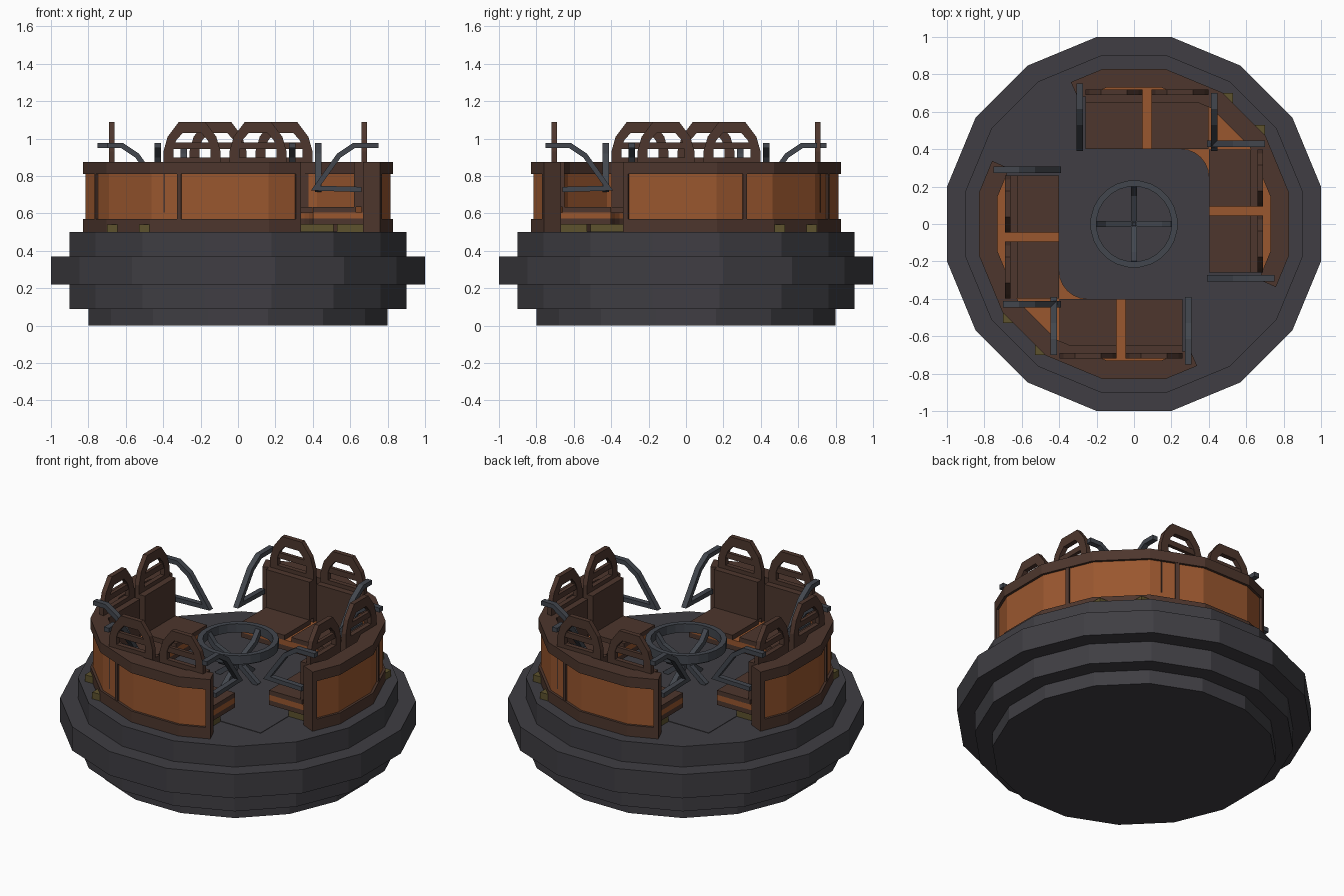
import bpy, bmesh
from math import sin, cos, radians, pi
from mathutils import Matrix, Vector

if "Cube" in bpy.data.objects:
    bpy.data.objects.remove(bpy.data.objects["Cube"], do_unlink=True)


def material(name, rgb):
    m = bpy.data.materials.new(name)
    m.use_nodes = True
    m.diffuse_color = (*rgb, 1)
    bsdf = m.node_tree.nodes["Principled BSDF"]
    bsdf.inputs["Base Color"].default_value = (*rgb, 1)
    bsdf.inputs["Roughness"].default_value = 0.8
    return m


SLATE = material("dark slate", (.050, .048, .056))
BROWN = material("dark brown wood", (.075, .037, .026))
ORANGE = material("orange wood", (.32, .095, .028))
STEEL = material("blue grey steel", (.055, .062, .076))
OLIVE = material("olive", (.11, .085, .026))

XY = Matrix.Identity(4)
# maps a profile drawn in (depth, height) so it is extruded sideways
SIDE = Matrix(((0, 0, 1, 0), (1, 0, 0, 0), (0, 1, 0, 0), (0, 0, 0, 1)))
# maps a profile drawn in (sideways, height) so it is extruded in depth
FACE = Matrix(((1, 0, 0, 0), (0, 0, 1, 0), (0, 1, 0, 0), (0, 0, 0, 1)))


def finish(name, bm, mat, place=XY):
    bmesh.ops.transform(bm, matrix=place, verts=bm.verts)
    bmesh.ops.recalc_face_normals(bm, faces=bm.faces)
    me = bpy.data.meshes.new(name)
    bm.to_mesh(me)
    bm.free()
    me.materials.append(mat)
    ob = bpy.data.objects.new(name, me)
    bpy.context.collection.objects.link(ob)
    return ob


def prism(name, pts, lo, hi, mat, place=XY):
    bm = bmesh.new()
    f = bm.faces.new([bm.verts.new((x, y, lo)) for x, y in pts])
    ext = bmesh.ops.extrude_face_region(bm, geom=[f], use_keep_orig=True)
    top = [v for v in ext["geom"] if isinstance(v, bmesh.types.BMVert)]
    bmesh.ops.translate(bm, verts=top, vec=(0, 0, hi - lo))
    return finish(name, bm, mat, place)


def box(name, x, y, z, mat, place=XY):
    pts = [(x[0], y[0]), (x[1], y[0]), (x[1], y[1]), (x[0], y[1])]
    return prism(name, pts, z[0], z[1], mat, place)


def ribbon(path, width):
    """Outline of a mitred strip along an open path."""
    path = [Vector(p) for p in path]
    dirs = [(b - a).normalized() for a, b in zip(path, path[1:])]
    left, right = [], []
    for i, p in enumerate(path):
        a, b = dirs[max(i - 1, 0)], dirs[min(i, len(dirs) - 1)]
        n = Vector((-a.y - b.y, a.x + b.x)).normalized()
        n *= width / 2 / max(n.dot(Vector((-a.y, a.x))), .5)
        left.append(p + n)
        right.append(p - n)
    return left + right[::-1]


def lathe(name, profile, steps, mat, closed):
    bm = bmesh.new()
    rings = []
    for r, z in profile:
        k = r / cos(pi / steps)
        rings.append([bm.verts.new((k * cos((i + .5) * 2 * pi / steps),
                                    k * sin((i + .5) * 2 * pi / steps), z)) for i in range(steps)])
    pairs = list(zip(rings, rings[1:])) + ([(rings[-1], rings[0])] if closed else [])
    for a, b in pairs:
        for i in range(steps):
            j = (i + 1) % steps
            bm.faces.new((a[i], a[j], b[j], b[i]))
    if not closed:
        bm.faces.new(rings[0])
        bm.faces.new(rings[-1])
    return finish(name, bm, mat)


def arc(a0, a1, apothem):
    """Points on a sixteen-sided outline between two angles in degrees."""
    corners = [-180 + 11.25 + 22.5 * i for i in range(32)]
    out = []
    for a in [a0] + [c for c in corners if a0 < c < a1] + [a1]:
        off = (a + 11.25) % 22.5 - 11.25
        r = apothem / cos(radians(off))
        out.append((r * cos(radians(a)), r * sin(radians(a))))
    return out


def band(name, a0, a1, inner, outer, z0, z1, mat, place):
    prism(name, arc(a0, a1, outer) + arc(a0, a1, inner)[::-1], z0, z1, mat, place)


# Stepped base and floor plate
lathe("base", [(.8, 0), (.8, .09), (.9, .09), (.9, .22), (1, .22), (1, .37), (.9, .37), (.9, .5)],
      16, SLATE, False)
box("floor_plate", (-.53, .53), (-.53, .53), (.49, .503), SLATE)

# Central wheel on crossed legs
lathe("wheel_rim", [(.2, .70), (.232, .70), (.232, .755), (.2, .755)], 24, STEEL, True)
for turn in (0, 90):
    spin = Matrix.Rotation(radians(turn), 4, 'Z')
    spoke = ribbon([(-.21, .73), (-.16, .67), (0, .6), (.16, .67), (.21, .73)], .03)
    prism("wheel_spoke", spoke, -.016, .016, STEEL, spin @ FACE)
    for s in (-1, 1):
        leg = ribbon([(0, .61), (s * .14, .5)], .03)
        prism("wheel_leg", leg, -.016, .016, STEEL, spin @ FACE)


def seat(name, c, depth, place):
    """One seat centred sideways on c, with an arched back at the given depth."""
    w = .153
    box(name + "_cushion", (c - w, c + w), (.4, depth - .03), (.605, .635), BROWN, place)
    box(name + "_back_pad", (c - w, c + w), (depth - .04, depth), (.635, .875), BROWN, place)
    arch = [(w, .88), (w, .93), (.13, 1.01), (.07, 1.09)]
    hole = [(.05, 1.03), (.085, .99), (.1, .95), (.1, .88)]
    half = arch + [(-x, z) for x, z in arch[::-1]]
    inner = [(-x, z) for x, z in hole[::-1]] + hole
    frame = [(c + x, z) for x, z in half + inner]
    prism(name + "_arch", frame, depth, depth + .03, BROWN, place @ FACE)
    box(name + "_back_board", (c - w, c + w), (depth, depth + .03), (.605, .9), BROWN, place)
    box(name + "_crossbar", (c - .11, c + .11), (depth + .004, depth + .026), (.945, .98), BROWN, place)


def bench(name, depth, place):
    """Two seats with a rail at each end."""
    seat(name + "_outer_seat", -.107, depth, place)
    seat(name + "_inner_seat", .246, depth, place)
    box(name + "_riser", (-.25, .53), (.53, .7), (.5, .542), OLIVE, place)
    for u, end in ((-.29, .75), (.43, .70)):
        path = [(end, .963), (.62, .963), (.54, .91), (.415, .735), (.66, .728)]
        prism(name + "_rail", ribbon(path, .028), u - .017, u + .017, STEEL, place @ SIDE)


# Each half: curved wall, corner bench slab and two benches
SWAP = Matrix(((0, 1, 0, 0), (1, 0, 0, 0), (0, 0, 1, 0), (0, 0, 0, 1)))
for side, turn in (("left", 0), ("right", 180)):
    half = Matrix.Rotation(radians(turn), 4, 'Z')
    band(side + "_wall_panel", -23.5, 113.5, .745, .815, .55, .83, ORANGE, half)
    band(side + "_wall_base", -24, 114, .735, .83, .5, .57, BROWN, half)
    band(side + "_wall_top_rail", -24, 114, .73, .83, .81, .875, BROWN, half)
    for a0, a1 in ((-24, -22), (112, 114)):
        band(side + "_wall_end_post", a0, a1, .73, .83, .5, .875, BROWN, half)
    for a in (22.5, 67.5):
        band(side + "_wall_divider", a - .8, a + .8, .75, .827, .55, .83, BROWN, half)

    corner = [(.25 + .15 * cos(radians(a)), .25 + .15 * sin(radians(a))) for a in range(0, 91, 15)]
    rim = arc(-20, 110, .75)
    outline = [(-.26, .4), (-.26, .69)] + rim[::-1] + [(.69, -.26), (.4, -.26)] + corner
    prism(side + "_bench_frame", outline, .542, .572, BROWN, half)
    prism(side + "_bench_slab", outline, .572, .606, ORANGE, half)

    bench(side + "_long_bench", .69, half)
    bench(side + "_side_bench", .66, half @ SWAP)
